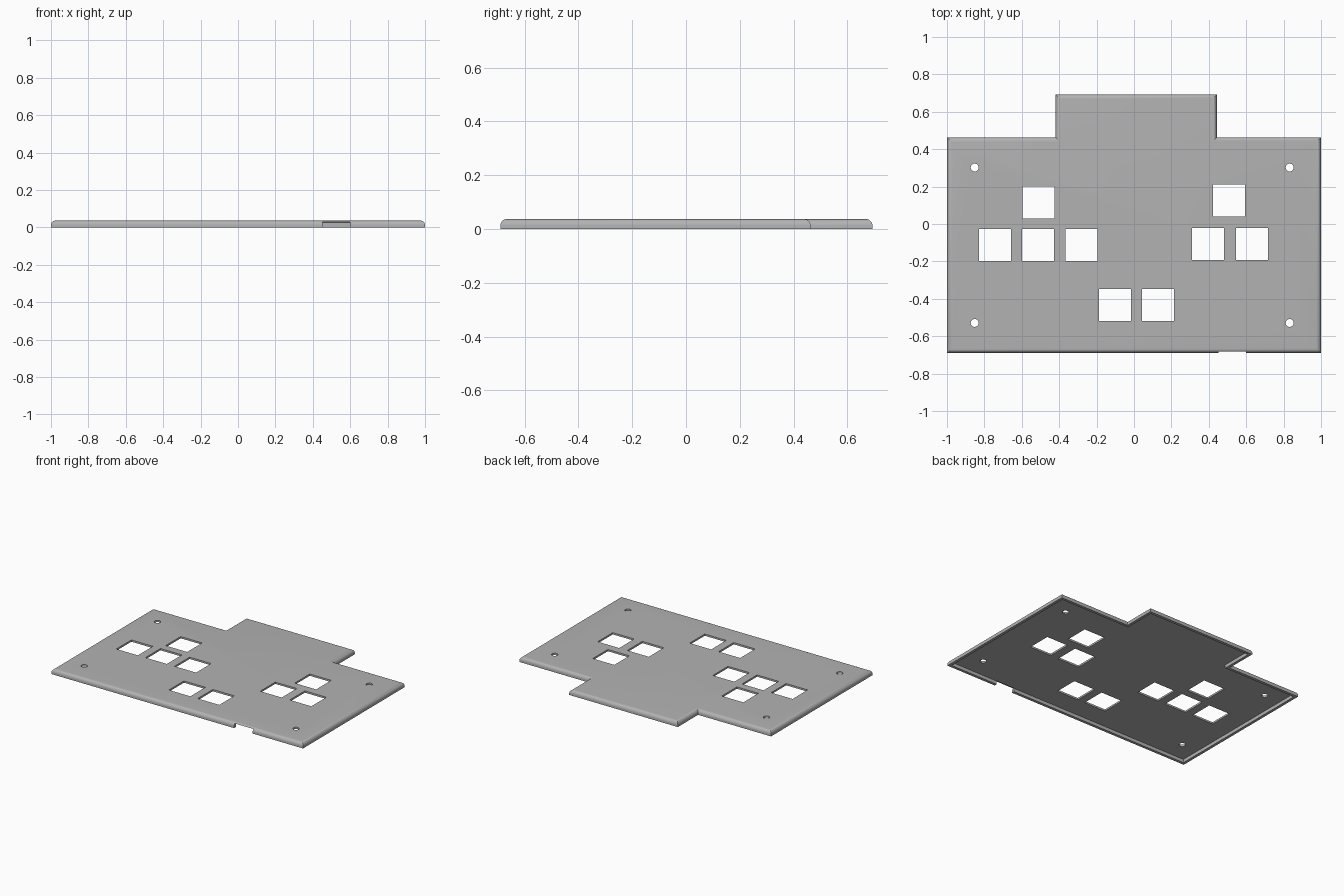
import bpy, bmesh, math
from mathutils import Vector

if "Cube" in bpy.data.objects:
    bpy.data.objects.remove(bpy.data.objects["Cube"], do_unlink=True)

HEIGHT, ROUND, WALL, CEILING = 0.037, 0.025, 0.02, 0.024

grey = bpy.data.materials.new("plain grey")
grey.use_nodes = True
colour = (0.45, 0.45, 0.45, 1)
grey.diffuse_color = colour
grey.node_tree.nodes["Principled BSDF"].inputs["Base Color"].default_value = colour

# Stepped outline, counter-clockwise
outline = [Vector(p) for p in [(-1, -0.69), (1, -0.69), (1, 0.463), (0.443, 0.463),
                               (0.443, 0.693), (-0.42, 0.693), (-0.42, 0.463), (-1, 0.463)]]


def inset(amount):
    """Outline moved inward by amount, with mitred corners."""
    points = []
    for i, p in enumerate(outline):
        a = (p - outline[i - 1]).normalized()
        b = (outline[(i + 1) % len(outline)] - p).normalized()
        points.append(p + amount * Vector((-a.y - b.y, a.x + b.x)))
    return points


def make_object(name, bm):
    bmesh.ops.recalc_face_normals(bm, faces=bm.faces)
    mesh = bpy.data.meshes.new(name)
    bm.to_mesh(mesh)
    bm.free()
    mesh.materials.append(grey)
    obj = bpy.data.objects.new(name, mesh)
    bpy.context.collection.objects.link(obj)
    return obj


# Hollow cover: wall section from inner ceiling, round the rim, to the rounded top
section = [(WALL, CEILING), (WALL, 0), (0, 0)]
for i in range(9):
    t = math.pi / 2 * i / 8
    section.append((ROUND * (1 - math.cos(t)), HEIGHT - ROUND + ROUND * math.sin(t)))
bm = bmesh.new()
rings = [[bm.verts.new((p.x, p.y, z)) for p in inset(d)] for d, z in section]
for low, high in zip(rings, rings[1:]):
    for i in range(len(low)):
        j = (i + 1) % len(low)
        bm.faces.new((low[i], low[j], high[j], high[i]))
bm.faces.new(rings[0])
bm.faces.new(rings[-1])
cover = make_object("cover", bm)

# Openings: square windows, screw holes and the cable notch
cut = bmesh.new()


def cut_box(x, y, z, sx, sy, sz):
    verts = bmesh.ops.create_cube(cut, size=1)["verts"]
    bmesh.ops.scale(cut, vec=(sx, sy, sz), verts=verts)
    bmesh.ops.translate(cut, vec=(x, y, z), verts=verts)


windows = [(-0.511, 0.116), (-0.744, -0.111), (-0.513, -0.111), (-0.281, -0.111),
           (0.508, 0.125), (0.396, -0.106), (0.631, -0.106),
           (-0.102, -0.432), (0.128, -0.432)]
for x, y in windows:
    cut_box(x, y, 0, 0.171, 0.171, 0.2)
for x in (-0.852, 0.832):
    for y in (-0.529, 0.302):
        verts = bmesh.ops.create_cone(cut, cap_ends=True, segments=32, radius1=0.021,
                                      radius2=0.021, depth=0.2)["verts"]
        bmesh.ops.translate(cut, vec=(x, y, 0), verts=verts)
cut_box(0.526, -0.69, 0, 0.148, 2 * WALL + 0.002, 0.06)
cutter = make_object("opening_cutter", cut)
cutter.hide_render = True

boolean = cover.modifiers.new("openings", "BOOLEAN")
boolean.operation = "DIFFERENCE"
boolean.solver = "EXACT"
boolean.object = cutter
bpy.context.view_layer.objects.active = cover
cover.select_set(True)
bpy.ops.object.modifier_apply(modifier=boolean.name)
bpy.data.objects.remove(cutter, do_unlink=True)
bpy.ops.object.shade_smooth_by_angle(angle=math.radians(30))
